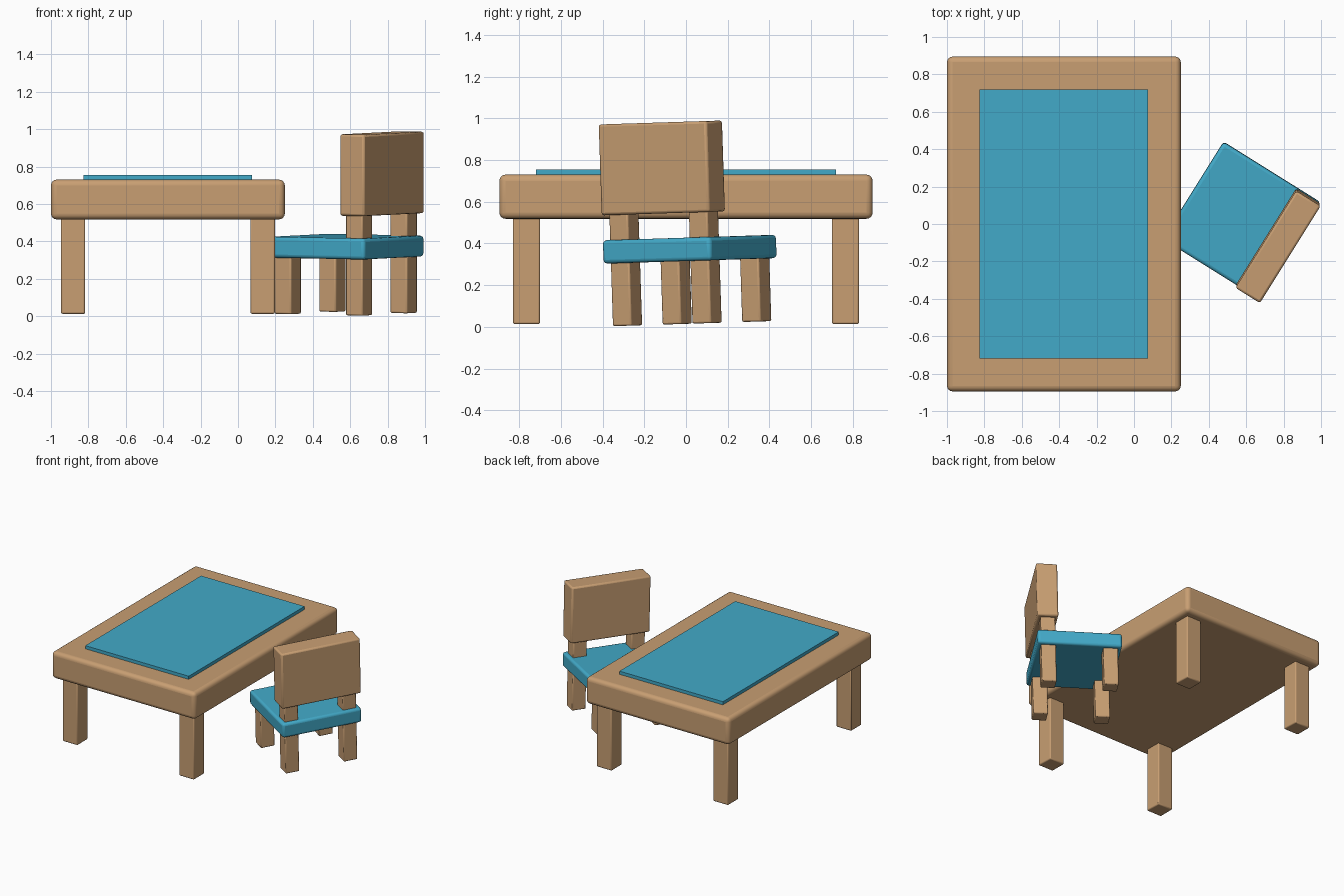
import bpy
import bmesh
import math
from mathutils import Matrix, Vector

if "Cube" in bpy.data.objects:
    bpy.data.objects.remove(bpy.data.objects["Cube"], do_unlink=True)


def material(name, color):
    m = bpy.data.materials.new(name)
    m.use_nodes = True
    m.diffuse_color = color
    bsdf = next(n for n in m.node_tree.nodes if n.type == "BSDF_PRINCIPLED")
    bsdf.inputs["Base Color"].default_value = color
    bsdf.inputs["Roughness"].default_value = 0.7
    return m


WOOD = material("light wood", (0.58, 0.345, 0.17, 1))
TEAL = material("teal blue", (0.055, 0.40, 0.58, 1))


def block(name, lo, hi, mat, bevel, segments=3, frame=None):
    """Rounded box between two corners, placed in an optional frame."""
    lo, hi = Vector(lo), Vector(hi)
    bm = bmesh.new()
    bmesh.ops.create_cube(bm, size=1)
    bmesh.ops.scale(bm, vec=hi - lo, verts=bm.verts)
    mesh = bpy.data.meshes.new(name)
    bm.to_mesh(mesh)
    bm.free()
    mesh.materials.append(mat)
    ob = bpy.data.objects.new(name, mesh)
    bpy.context.collection.objects.link(ob)
    ob.matrix_world = (frame or Matrix()) @ Matrix.Translation((lo + hi) / 2)
    if bevel:
        mod = ob.modifiers.new("rounded edges", "BEVEL")
        mod.width = bevel
        mod.segments = segments
        bpy.ops.object.select_all(action="DESELECT")
        ob.select_set(True)
        bpy.context.view_layer.objects.active = ob
        bpy.ops.object.shade_smooth_by_angle(angle=math.radians(40))
    return ob


def post(name, x, y, z0, z1, width, frame=None):
    h = width / 2
    return block(name, (x - h, y - h, z0), (x + h, y + h, z1), WOOD, 0.008, 2, frame)


# Table: thick rounded top, flat mat and four legs
TX = -0.375
block("table_top", (-1.0, -0.895, 0.518), (0.25, 0.895, 0.73), WOOD, 0.03, 4)
block("table_mat", (TX - 0.45, -0.72, 0.72), (TX + 0.45, 0.72, 0.755), TEAL, 0)
for sx, side in ((-1, "right"), (1, "left")):
    for sy, end in ((-1, "front"), (1, "back")):
        post(f"table_leg_{end}_{side}", TX + sx * 0.507, sy * 0.765, 0.013, 0.55, 0.13)

# Chair: turned toward the table and tipped slightly; its back is on local +x
chair = (Matrix.Translation((0.576, 0.018, 0.372))
         @ Matrix.Rotation(math.radians(1.85), 4, "X")
         @ Matrix.Rotation(math.radians(-32), 4, "Z"))
block("chair_seat", (-0.306, -0.306, -0.056), (0.306, 0.306, 0.056), TEAL, 0.018, 3, chair)
block("chair_backrest", (0.152, -0.306, 0.176), (0.306, 0.306, 0.612), WOOD, 0.012, 2, chair)
for sy, side in ((-1, "right"), (1, "left")):
    y = sy * 0.225
    post(f"chair_front_leg_{side}", -0.225, y, -0.357, -0.03, 0.106, chair)
    post(f"chair_back_leg_{side}", 0.225, y, -0.357, -0.03, 0.106, chair)
    post(f"chair_back_post_{side}", 0.225, y, 0.03, 0.20, 0.106, chair)
